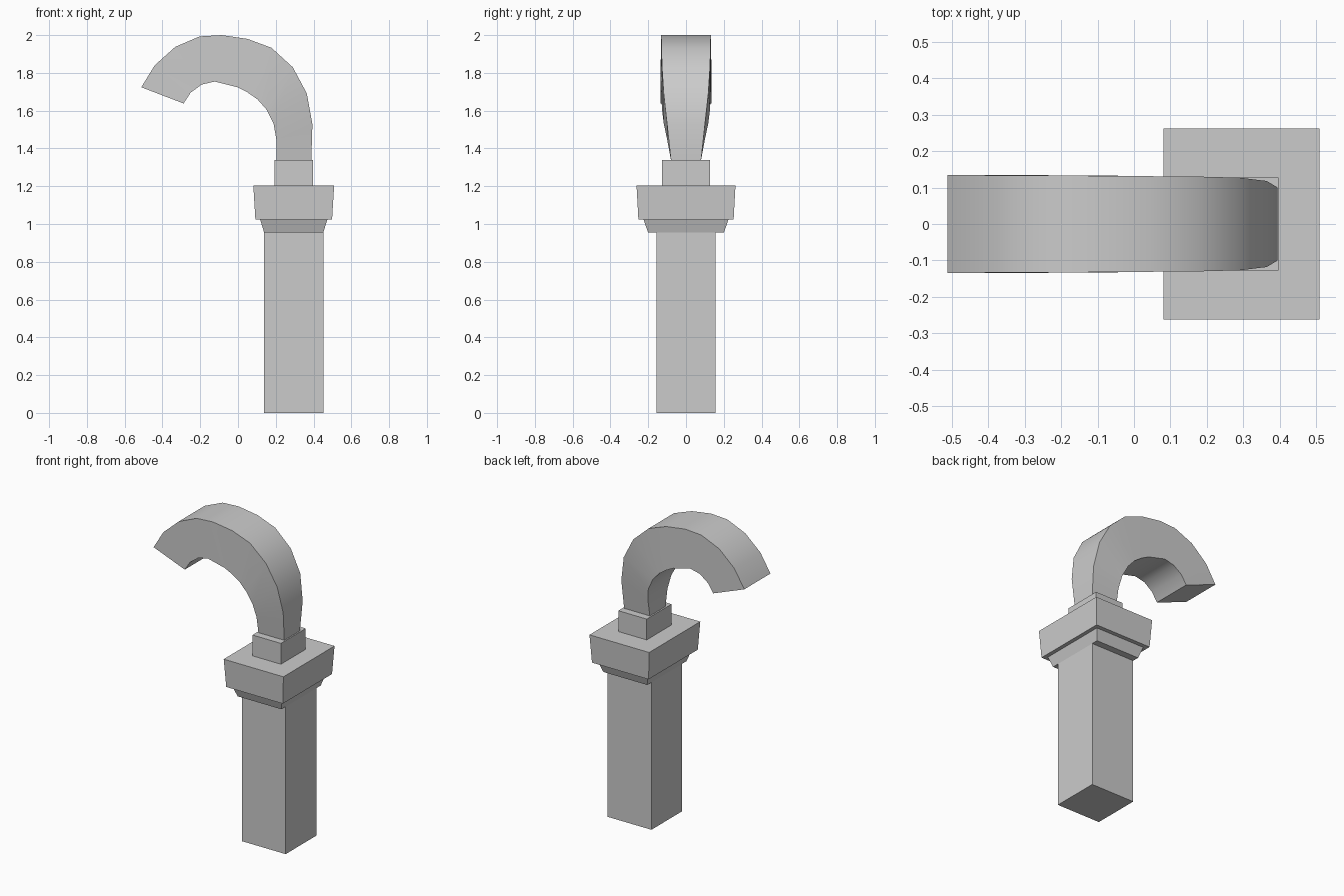
import bpy, bmesh, math

if "Cube" in bpy.data.objects:
    bpy.data.objects.remove(bpy.data.objects["Cube"])


def loft(name, rings, smooth=False):
    """Skin a chain of four-point rings and cap both ends."""
    bm = bmesh.new()
    loops = [[bm.verts.new(p) for p in ring] for ring in rings]
    for a, b in zip(loops, loops[1:]):
        for i in range(4):
            j = (i + 1) % 4
            bm.faces.new((a[i], a[j], b[j], b[i]))
    bm.faces.new(loops[0][::-1])
    bm.faces.new(loops[-1])
    bmesh.ops.recalc_face_normals(bm, faces=bm.faces)
    mesh = bpy.data.meshes.new(name)
    bm.to_mesh(mesh)
    bm.free()
    obj = bpy.data.objects.new(name, mesh)
    bpy.context.collection.objects.link(obj)
    if smooth:
        bpy.ops.object.select_all(action='DESELECT')
        obj.select_set(True)
        bpy.context.view_layer.objects.active = obj
        bpy.ops.object.shade_smooth_by_angle(angle=math.radians(35))
    return obj


CX = 0.295  # shared axis of the post and its capital


def tapered_block(name, z0, half0, z1, half1):
    rings = []
    for z, (hx, hy) in ((z0, half0), (z1, half1)):
        rings.append([(CX + sx * hx, sy * hy, z)
                      for sx, sy in ((-1, -1), (1, -1), (1, 1), (-1, 1))])
    return loft(name, rings)


# Post and stacked capital
tapered_block("post", 0, (0.157, 0.157), 0.956, (0.157, 0.157))
tapered_block("capital_flare", 0.956, (0.157, 0.201), 1.024, (0.178, 0.225))
tapered_block("capital_block", 1.024, (0.203, 0.252), 1.205, (0.214, 0.262))
tapered_block("neck", 1.205, (0.102, 0.127), 1.34, (0.102, 0.127))

# Curved hook: outer x, z, inner x, z, half depth
hook = [
    (0.388, 1.340, 0.203, 1.340, 0.080),
    (0.394, 1.528, 0.203, 1.448, 0.100),
    (0.364, 1.692, 0.188, 1.533, 0.118),
    (0.290, 1.830, 0.150, 1.607, 0.127),
    (0.177, 1.933, 0.103, 1.660, 0.130),
    (0.050, 1.980, 0.050, 1.697, 0.131),
    (-0.087, 2.000, -0.003, 1.724, 0.132),
    (-0.203, 1.993, -0.124, 1.754, 0.133),
    (-0.332, 1.938, -0.193, 1.738, 0.133),
    (-0.441, 1.840, -0.251, 1.695, 0.134),
    (-0.512, 1.724, -0.288, 1.638, 0.134),
]
loft("hook", [[(ox, -h, oz), (ox, h, oz), (ix, h, iz), (ix, -h, iz)]
              for ox, oz, ix, iz, h in hook], smooth=True)
